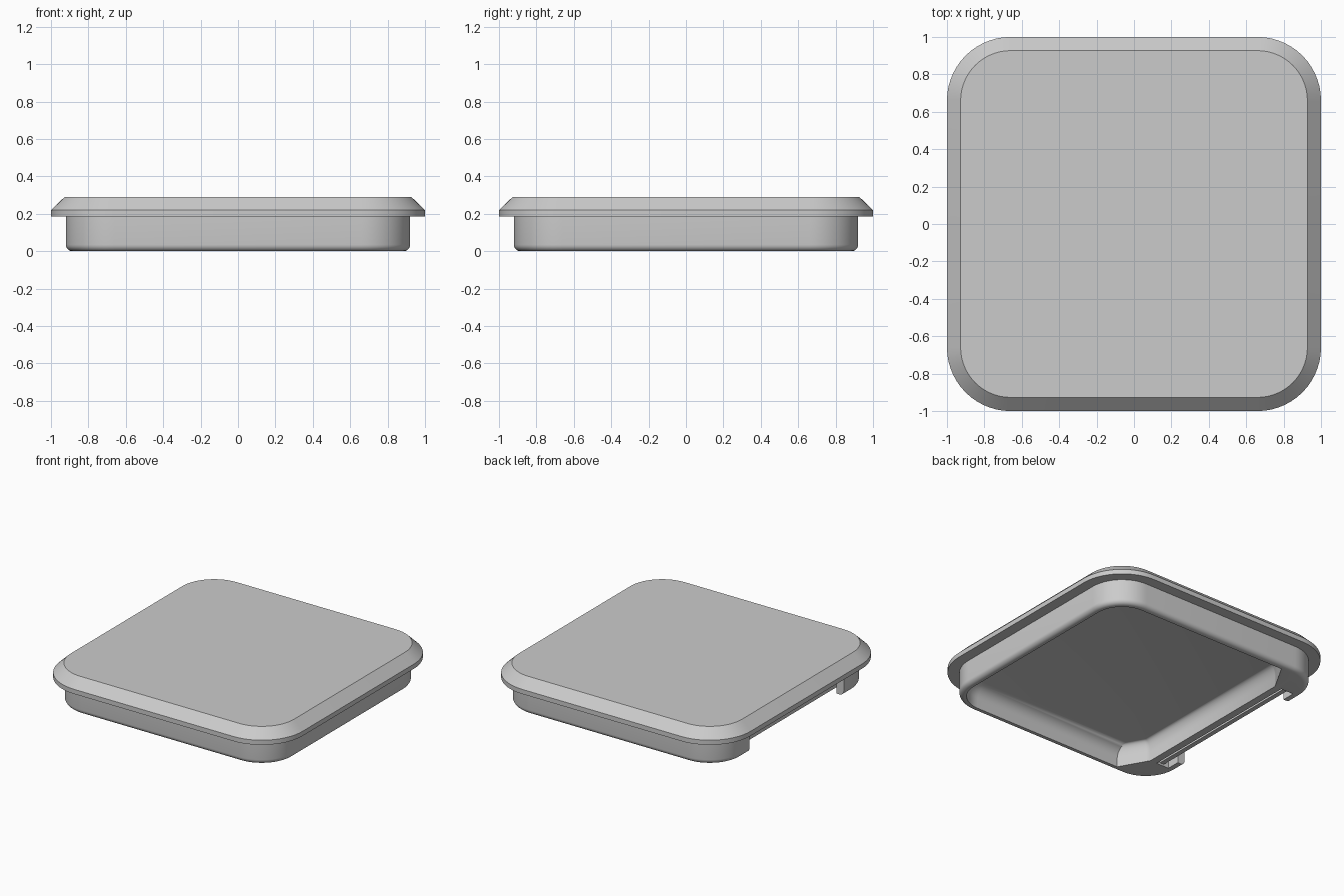
import bpy, bmesh, math

if "Cube" in bpy.data.objects:
    bpy.data.objects.remove(bpy.data.objects["Cube"], do_unlink=True)

CENTRE = 0.66      # corner arc centre shared by every outline
STEPS = 14         # segments per rounded corner
UNDERSIDE = 0.185  # height of the lip's lower face
CEILING = 0.155    # height of the hollow


def outline(half):
    """Rounded square of the given half width."""
    radius = half - CENTRE
    points = []
    for quarter, (sx, sy) in enumerate([(1, 1), (-1, 1), (-1, -1), (1, -1)]):
        for i in range(STEPS + 1):
            a = (quarter + i / STEPS) * math.pi / 2
            points.append((sx * CENTRE + radius * math.cos(a),
                           sy * CENTRE + radius * math.sin(a)))
    return points


def thick_side(points, inset):
    """Push the -x side inward, with slanted corner posts."""
    result = []
    for x, y in points:
        slant = -0.70 + 0.57 * max(0, abs(y) - CENTRE) + inset
        result.append((max(x, slant), y))
    return result


def make_object(name, bm):
    bmesh.ops.recalc_face_normals(bm, faces=bm.faces)
    mesh = bpy.data.meshes.new(name)
    bm.to_mesh(mesh)
    bm.free()
    obj = bpy.data.objects.new(name, mesh)
    bpy.context.collection.objects.link(obj)
    return obj


def loft(name, rings):
    """Skin a stack of (outline, z) rings and cap both ends."""
    bm = bmesh.new()
    loops = [[bm.verts.new((x, y, z)) for x, y in pts] for pts, z in rings]
    for low, high in zip(loops, loops[1:]):
        for i in range(len(low)):
            j = (i + 1) % len(low)
            bm.faces.new((low[i], low[j], high[j], high[i]))
    bm.faces.new(loops[0])
    bm.faces.new(loops[-1])
    return make_object(name, bm)


def box(name, x, y, z):
    bm = bmesh.new()
    bmesh.ops.create_cube(bm, size=1)
    for v in bm.verts:
        v.co = [(lo + hi) / 2 + c * (hi - lo)
                for c, (lo, hi) in zip(v.co, (x, y, z))]
    return make_object(name, bm)


def cut(target, cutter):
    cutter.hide_render = True
    mod = target.modifiers.new("cut", 'BOOLEAN')
    mod.operation = 'DIFFERENCE'
    mod.solver = 'EXACT'
    mod.object = cutter
    bpy.context.view_layer.objects.active = target
    bpy.ops.object.modifier_apply(modifier=mod.name)
    bpy.data.objects.remove(cutter, do_unlink=True)


# Lid: rounded bottom edge, straight skirt, overhanging lip, chamfered top
rings = []
for i in range(7):
    a = i / 6 * math.pi / 2
    rings.append((outline(0.885 + 0.035 * math.sin(a)), 0.035 * (1 - math.cos(a))))
rings += [(outline(h), z) for h, z in
          [(0.92, UNDERSIDE), (1.0, UNDERSIDE), (1.0, 0.22), (0.927, 0.29)]]
lid = loft("lid", rings)

# Hollow underside with a soft edge where the walls meet the ceiling
hollow = [(thick_side(outline(0.87), 0), -0.1)]
for i in range(9):
    a = i / 8 * math.pi / 2
    inset = 0.09 * (1 - math.cos(a))
    hollow.append((thick_side(outline(0.87 - inset), inset / 2),
                   CEILING - 0.09 * (1 - math.sin(a))))
cut(lid, loft("hollow_cutter", hollow))

# Latch recess: a long slot behind a shorter opening in the outer wall
cut(lid, box("slot_cutter", (-0.86, -0.755), (-0.66, 0.66), (-0.1, UNDERSIDE)))
cut(lid, box("gap_cutter", (-0.97, -0.80), (-0.56, 0.56), (-0.1, UNDERSIDE)))

# Slim bar spanning the slot
bar = box("latch_bar", (-0.82, -0.785), (-0.665, 0.665), (0.015, 0.05))

# Plain grey finish
grey = bpy.data.materials.new("plain grey")
grey.use_nodes = True
colour = (0.6, 0.6, 0.6, 1)
grey.diffuse_color = colour
grey.node_tree.nodes["Principled BSDF"].inputs["Base Color"].default_value = colour
for obj in (lid, bar):
    obj.data.materials.clear()
    obj.data.materials.append(grey)
for face in lid.data.polygons:
    face.material_index = 0

bpy.ops.object.select_all(action='DESELECT')
lid.select_set(True)
bpy.context.view_layer.objects.active = lid
bpy.ops.object.shade_smooth_by_angle(angle=math.radians(30))
